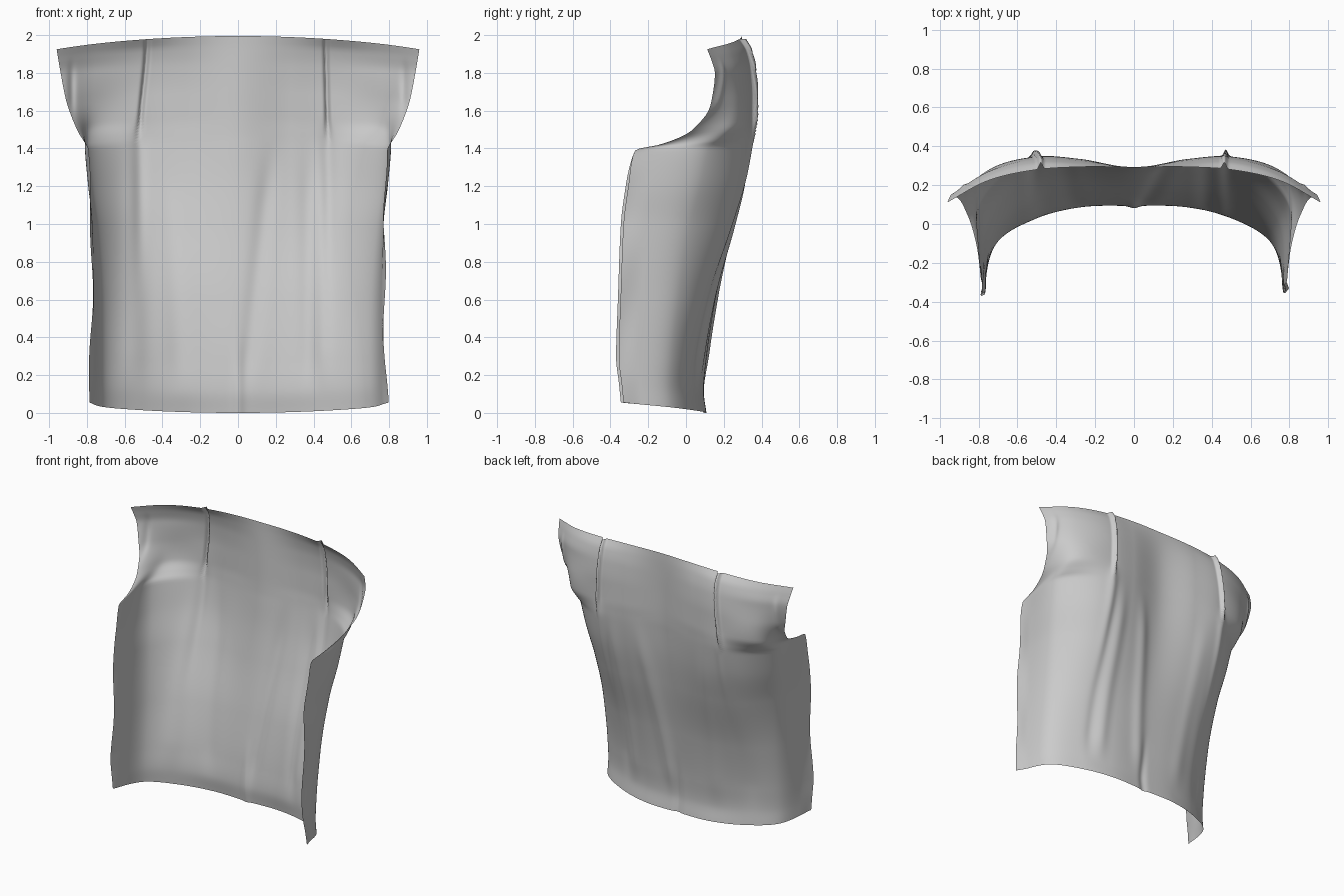
import bpy, bmesh, math

if "Cube" in bpy.data.objects:
    bpy.data.objects.remove(bpy.data.objects["Cube"])

# Each row, hem to shoulder: centre y, centre z, y at x=.28, y at x=.5,
# side x, side y, then the free edge x, y, z
ROWS = [
    (.105, .005, .100, .040, .70, -.08, .790, -.335, .06),
    (.093, .12, .085, .030, .70, -.09, .785, -.345, .16),
    (.105, .28, .100, .045, .70, -.08, .780, -.360, .30),
    (.155, .62, .155, .115, .705, -.04, .775, -.350, .62),
    (.225, 1.00, .250, .235, .735, .02, .775, -.335, 1.00),
    (.262, 1.25, .302, .305, .765, .08, .785, -.310, 1.20),
    (.278, 1.42, .325, .335, .785, .12, .790, -.268, 1.395),
    (.283, 1.48, .330, .342, .785, .17, .805, -.140, 1.425),
    (.287, 1.57, .335, .347, .780, .24, .850, .030, 1.50),
    (.290, 1.70, .335, .347, .770, .265, .910, .135, 1.66),
    (.293, 1.84, .328, .337, .760, .265, .938, .153, 1.80),
    (.294, 1.94, .312, .315, .760, .245, .952, .132, 1.88),
    (.293, 2.00, .294, .280, .760, .220, .960, .112, 1.93),
]


def spline(ts, vs, t, monotone=False, flat_start=False):
    """Cubic through values vs at parameters ts."""
    n = len(ts)
    k = 0
    while k < n - 2 and t > ts[k + 1]:
        k += 1

    def slope(i):
        return (vs[i + 1] - vs[i]) / (ts[i + 1] - ts[i])

    def tangent(i):
        if i == 0:
            return 0 if flat_start else slope(0)
        if i == n - 1:
            return slope(n - 2)
        a, b = slope(i - 1), slope(i)
        if monotone:
            return 2 * a * b / (a + b) if a * b > 0 else 0
        ha, hb = ts[i] - ts[i - 1], ts[i + 1] - ts[i]
        return (a * hb + b * ha) / (ha + hb)

    h = ts[k + 1] - ts[k]
    s = (t - ts[k]) / h
    return ((2*s**3 - 3*s*s + 1) * vs[k] + (s**3 - 2*s*s + s) * h * tangent(k)
            + (3*s*s - 2*s**3) * vs[k + 1] + (s**3 - s*s) * h * tangent(k + 1))


def bump(d, w):
    return math.exp(-(d / w) ** 2)


def ramp(a, b, t):
    s = min(1, max(0, (t - a) / (b - a)))
    return s * s * (3 - 2 * s)


def cloth_folds(x, z):
    """Sewn darts below the shoulder and soft drape folds down to the hem."""
    d = 0
    for top, low in ((.465, .475), (-.48, -.52)):
        seam = low + (top - low) * ramp(1.45, 2, z)
        fade = ramp(1.40, 1.58, z)
        d += .034 * fade * bump(x - seam, .011)
        d += .014 * ramp(.5, 1.3, z) * (1 - fade) * bump(x - seam, .035)
    body = ramp(.08, .35, z) * (1 - ramp(1.1, 1.5, z))
    d += .014 * body * bump(x - .02 - .11 * z, .05)
    d += .010 * body * (bump(x - .37, .045) - bump(x - .45, .04))
    d += .008 * body * (bump(x + .30 + .05 * z, .06) - bump(x + .55, .06))
    d -= .012 * (1 - ramp(.1, .5, z)) * bump(x, .03)
    # small puckers where the sleeve seam was gathered
    d += .012 * bump(abs(x) - .88, .018) * ramp(1.5, 1.65, z) * (1 - ramp(1.75, 1.9, z))
    return d


NU, NV = 120, 110
heights = [r[1] for r in ROWS]
bm = bmesh.new()
grid = []
for j in range(NV + 1):
    zc = heights[0] + (heights[-1] - heights[0]) * j / NV
    yc, _, y1, y2, xs, ys, xe, ye, ze = [
        spline(heights, [r[c] for r in ROWS], zc, True) for c in range(9)]
    px, py = [0, .28, .5, xs, xe], [yc, y1, y2, ys, ye]
    ts = [0]
    for i in range(4):
        ts.append(ts[-1] + math.hypot(px[i+1] - px[i], py[i+1] - py[i]))
    line = []
    for i in range(-NU, NU + 1):
        f, side = abs(i) / NU, 1 if i >= 0 else -1
        t = f * ts[-1]
        x = side * spline(ts, px, t)
        y = spline(ts, py, t, flat_start=True)
        z = zc + (ze - zc) * f * f
        y += cloth_folds(x, z)
        # wavy seam allowance along the open sides
        rim = ramp(.9, 1, f) * (1 - ramp(1.2, 1.4, z))
        x += side * rim * .008 * math.sin(9 * z + side)
        y -= rim * (.010 if side < 0 else -.004)
        line.append(bm.verts.new((x, y, z)))
    grid.append(line)
for a, b in zip(grid, grid[1:]):
    for i in range(2 * NU):
        bm.faces.new((a[i], a[i + 1], b[i + 1], b[i]))

# Stand the panel on the ground
low = min(v.co.z for v in bm.verts)
for v in bm.verts:
    v.co.z -= low
for f in bm.faces:
    f.smooth = True
mesh = bpy.data.meshes.new("back_panel")
bm.to_mesh(mesh)
bm.free()
panel = bpy.data.objects.new("back_panel", mesh)
bpy.context.collection.objects.link(panel)
